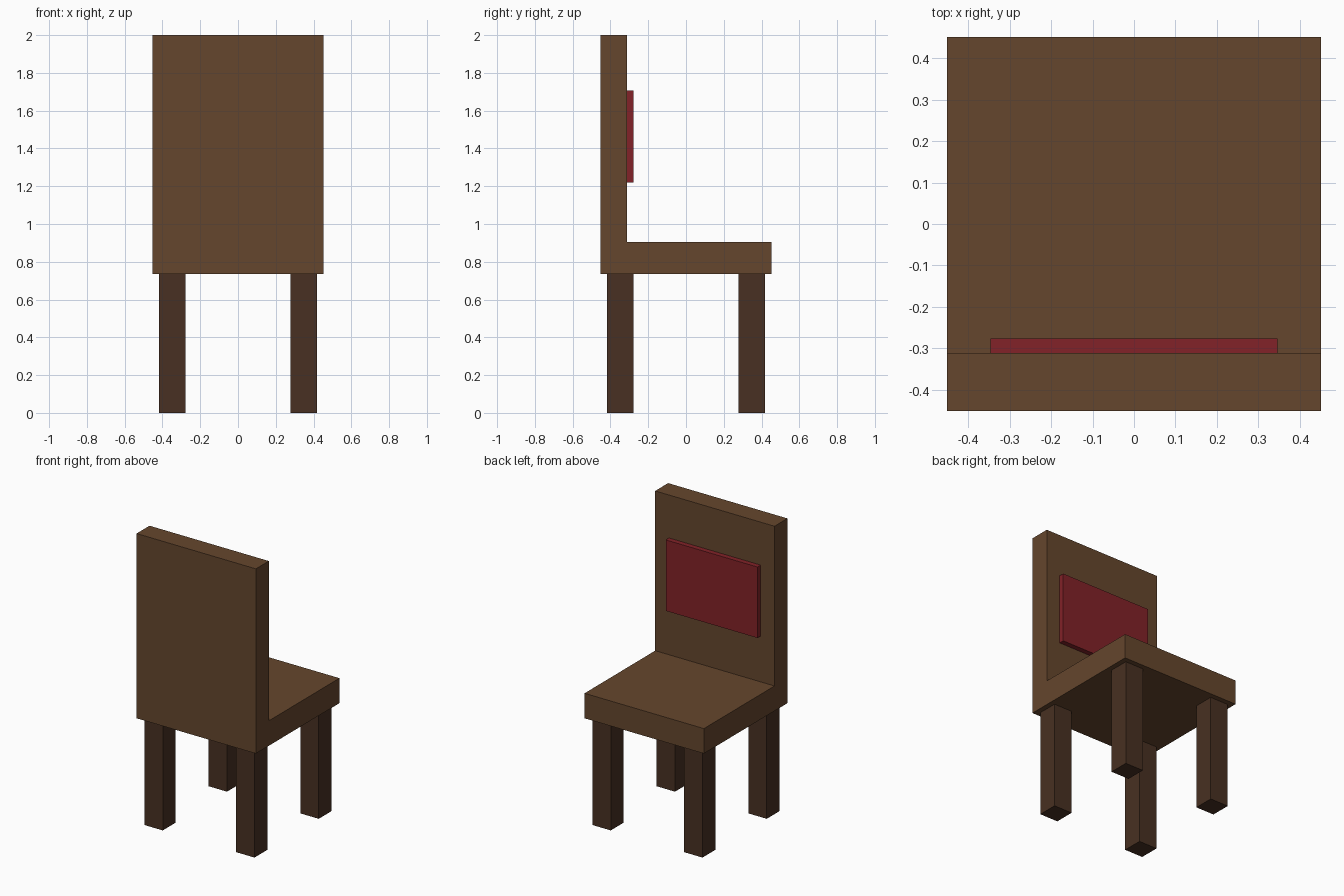
import bpy, bmesh
from mathutils import Vector

if "Cube" in bpy.data.objects:
    bpy.data.objects.remove(bpy.data.objects["Cube"])


def material(name, rgb):
    m = bpy.data.materials.new(name)
    m.diffuse_color = (*rgb, 1.0)
    m.use_nodes = True
    m.node_tree.nodes["Principled BSDF"].inputs["Base Color"].default_value = m.diffuse_color
    return m


def extrude_x(name, profile, x0, x1, mat):
    """Extrude a closed (y, z) profile from x0 to x1."""
    bm = bmesh.new()
    face = bm.faces.new([bm.verts.new((x0, y, z)) for y, z in profile])
    ext = bmesh.ops.extrude_face_region(bm, geom=[face])["geom"]
    bmesh.ops.translate(bm, vec=Vector((x1 - x0, 0, 0)),
                        verts=[v for v in ext if isinstance(v, bmesh.types.BMVert)])
    bmesh.ops.recalc_face_normals(bm, faces=bm.faces)
    mesh = bpy.data.meshes.new(name)
    bm.to_mesh(mesh)
    bm.free()
    mesh.materials.append(mat)
    obj = bpy.data.objects.new(name, mesh)
    bpy.context.collection.objects.link(obj)
    return obj


def box(name, x, y, z, mat):
    profile = [(y[0], z[0]), (y[1], z[0]), (y[1], z[1]), (y[0], z[1])]
    return extrude_x(name, profile, x[0], x[1], mat)


wood = material("wood", (0.130, 0.061, 0.026))
dark_wood = material("dark_wood", (0.065, 0.030, 0.016))
red = material("red_fabric", (0.223, 0.016, 0.021))

HALF = 0.452
SEAT_Z, SEAT_TOP, BACK_Y = 0.735, 0.906, -0.312

# Seat and backrest: one L-shaped profile
extrude_x("seat_and_backrest",
          [(-HALF, SEAT_Z), (HALF, SEAT_Z), (HALF, SEAT_TOP),
           (BACK_Y, SEAT_TOP), (BACK_Y, 2.0), (-HALF, 2.0)],
          -HALF, HALF, wood)

# Back cushion
box("back_cushion", (-0.347, 0.347), (BACK_Y, -0.277), (1.22, 1.706), red)

# Four square legs
LEG_IN, LEG_OUT = 0.278, 0.417
for y_name, sy in (("front", -1), ("rear", 1)):
    for x_name, sx in (("left", -1), ("right", 1)):
        box(f"{y_name}_{x_name}_leg",
            sorted((sx * LEG_IN, sx * LEG_OUT)),
            sorted((sy * LEG_IN, sy * LEG_OUT)),
            (0.0, SEAT_Z), dark_wood)
